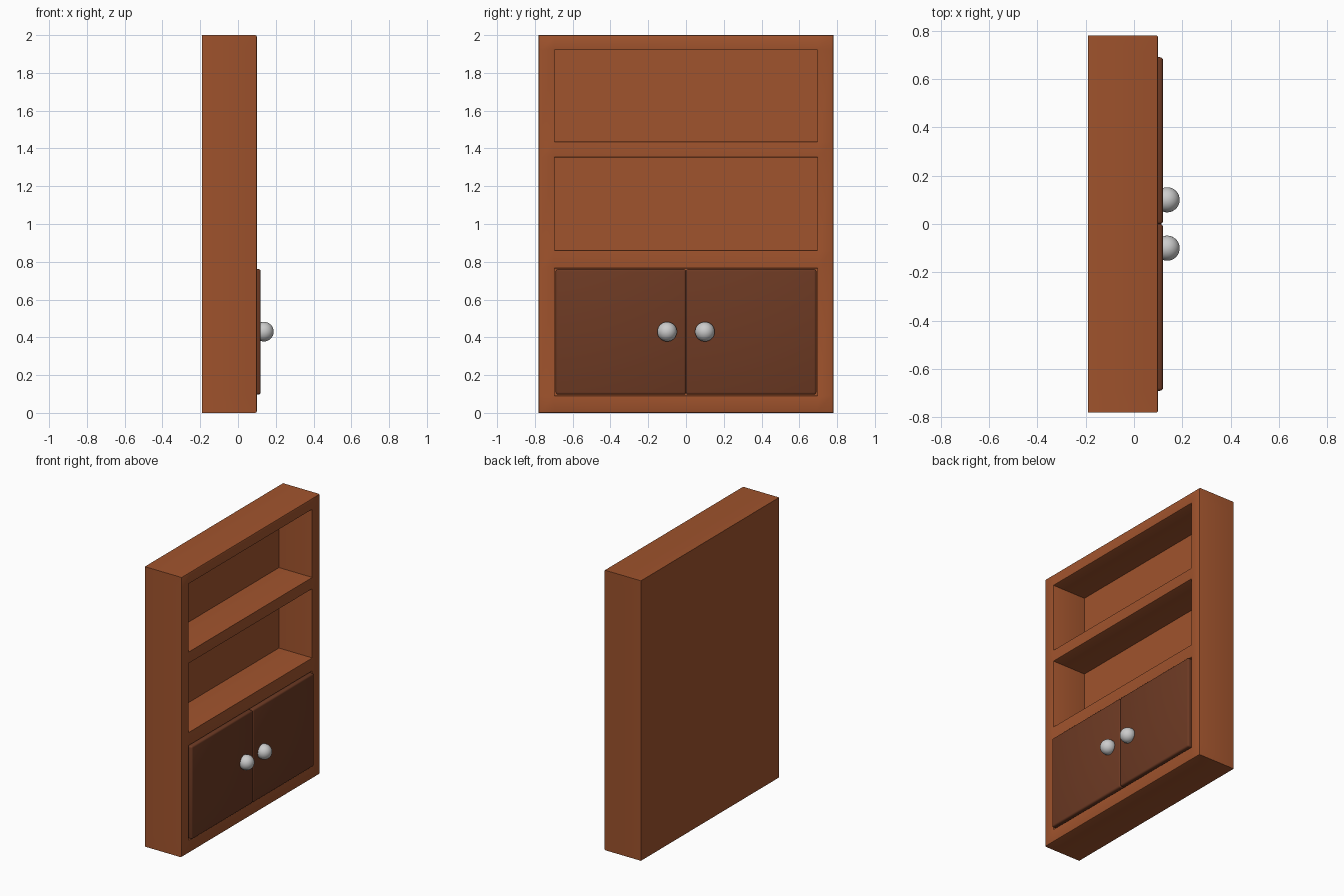
import bpy, bmesh

if "Cube" in bpy.data.objects:
    bpy.data.objects.remove(bpy.data.objects["Cube"])


def material(name, rgb):
    m = bpy.data.materials.new(name)
    m.diffuse_color = (*rgb, 1)
    m.use_nodes = True
    m.node_tree.nodes["Principled BSDF"].inputs["Base Color"].default_value = m.diffuse_color
    return m


def finish(bm, name, mat=None):
    bmesh.ops.recalc_face_normals(bm, faces=bm.faces)
    me = bpy.data.meshes.new(name)
    bm.to_mesh(me)
    bm.free()
    ob = bpy.data.objects.new(name, me)
    bpy.context.collection.objects.link(ob)
    if mat:
        me.materials.append(mat)
    bpy.context.view_layer.objects.active = ob
    ob.select_set(True)
    bpy.ops.object.shade_smooth_by_angle(angle=0.6)
    ob.select_set(False)
    return ob


def bevel(bm, edges, width, segments):
    bmesh.ops.bevel(bm, geom=edges, offset=width, segments=segments,
                    profile=0.5, affect='EDGES', clamp_overlap=True)


def shift_x(bm, geom, dx):
    verts = [g for g in geom if isinstance(g, bmesh.types.BMVert)]
    bmesh.ops.translate(bm, verts=verts, vec=(dx, 0, 0))


wood = material("wood", (0.352, 0.087, 0.026))
dark_wood = material("dark_wood", (0.153, 0.042, 0.017))

FRONT, BACK = 0.10, -0.19
ys = [-0.78, -0.695, 0.695, 0.78]
zs = [0, 0.093, 0.765, 0.862, 1.352, 1.437, 1.92, 2.0]

# Cabinet body: front grid with three pushed-in compartments
bm = bmesh.new()
grid = [[bm.verts.new((FRONT, y, z)) for z in zs] for y in ys]
holes = []
for i in range(len(ys) - 1):
    for j in range(len(zs) - 1):
        f = bm.faces.new((grid[i][j], grid[i + 1][j],
                          grid[i + 1][j + 1], grid[i][j + 1]))
        if i == 1 and j % 2 == 1:
            holes.append(f)
rim = [e for e in bm.edges if e.is_boundary]
sides = bmesh.ops.extrude_edge_only(bm, edges=rim)["geom"]
shift_x(bm, sides, BACK - FRONT)
back = [e for e in sides if isinstance(e, bmesh.types.BMEdge) and e.is_boundary]
bmesh.ops.contextual_create(bm, geom=back)
for f in holes:
    inner = bmesh.ops.extrude_discrete_faces(bm, faces=[f])["faces"]
    bmesh.ops.translate(bm, verts=inner[0].verts, vec=(-0.263, 0, 0))
    # Compartment walls
    outer_edges = [e for e in bm.edges if e.is_boundary]
    bmesh.ops.bridge_loops(bm, edges=outer_edges)
bmesh.ops.recalc_face_normals(bm, faces=bm.faces)
front_edges = [e for e in bm.edges
               if all(abs(v.co.x - FRONT) < 1e-5 for v in e.verts)
               and e.calc_face_angle(0) > 0.5]
bevel(bm, front_edges, 0.008, 2)
finish(bm, "cabinet_body", wood)

# Doors and knobs, mirrored about the middle
for side, label in ((-1, "left"), (1, "right")):
    bm = bmesh.new()
    bmesh.ops.create_cube(bm, size=1)
    bmesh.ops.scale(bm, verts=bm.verts, vec=(0.04, 0.69, 0.664))
    bmesh.ops.translate(bm, verts=bm.verts, vec=(0.10, side * 0.345, 0.429))
    bevel(bm, list(bm.edges), 0.012, 3)
    finish(bm, label + "_door", dark_wood)

    bm = bmesh.new()
    bmesh.ops.create_uvsphere(bm, u_segments=32, v_segments=16, radius=0.052)
    bmesh.ops.translate(bm, verts=bm.verts, vec=(0.137, side * 0.10, 0.43))
    finish(bm, label + "_knob")
